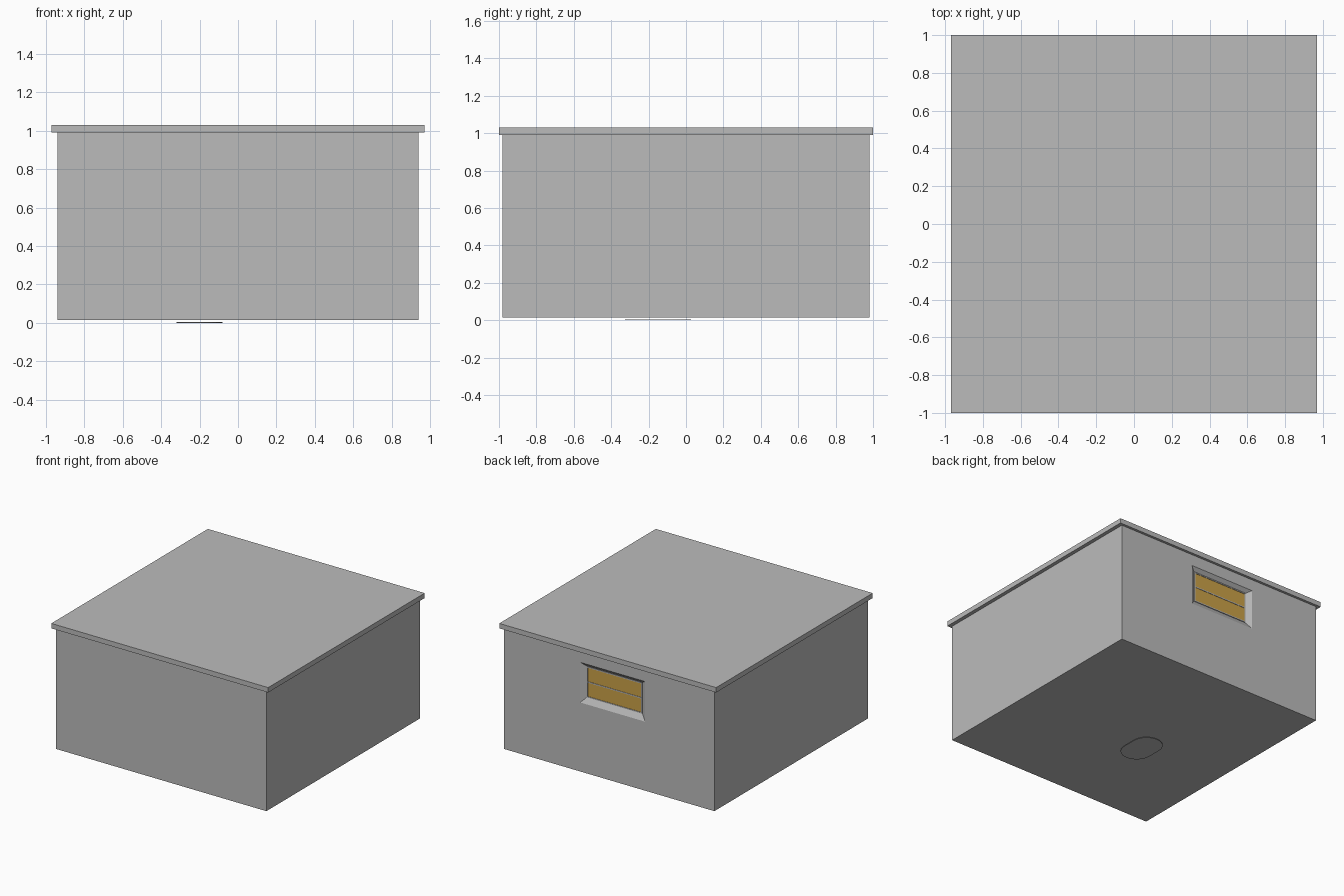
import bpy, bmesh
from math import cos, sin, pi

cube = bpy.data.objects.get("Cube")
if cube:
    bpy.data.objects.remove(cube, do_unlink=True)


def material(name, color):
    mat = bpy.data.materials.new(name)
    mat.use_nodes = True
    mat.diffuse_color = (*color, 1)
    mat.node_tree.nodes["Principled BSDF"].inputs["Base Color"].default_value = (*color, 1)
    return mat


grey = material("plain_grey", (0.5, 0.5, 0.5))
amber = material("amber_glass", (0.6, 0.36, 0.065))


def finish(name, bm, mat):
    bmesh.ops.recalc_face_normals(bm, faces=bm.faces)
    mesh = bpy.data.meshes.new(name)
    bm.to_mesh(mesh)
    bm.free()
    mesh.materials.append(mat)
    obj = bpy.data.objects.new(name, mesh)
    bpy.context.collection.objects.link(obj)
    return obj


def box(name, xs, ys, zs, mat):
    """Box between the low and high limits on each axis."""
    bm = bmesh.new()
    bmesh.ops.create_cube(bm, size=1)
    for v in bm.verts:
        v.co = [lim[0] if c < 0 else lim[1] for c, lim in zip(v.co, (xs, ys, zs))]
    return finish(name, bm, mat)


# Main block and overhanging flat roof
base, eaves, back = 0.015, 0.99, 0.98
walls = box("walls", (-0.94, 0.94), (-back, back), (base, eaves), grey)
box("roof_slab", (-0.97, 0.97), (-1, 1), (eaves, 1.03), grey)

# Splayed recess in the back wall, cut with a tapered block
cx, depth = -0.03, 0.027
half_in, half_out = 0.247, 0.292
low_in, top_in, low_out, top_out = 0.618, 0.868, 0.572, 0.898
cutter = box("recess_cutter", (-1, 1), (0, 1), (0, 1), grey)
for v in cutter.data.vertices:
    outer = v.co.y > 0.5
    half = half_out if outer else half_in
    low, top = (low_out, top_out) if outer else (low_in, top_in)
    v.co = (cx + half * v.co.x, back + 0.0005 if outer else back - depth,
            top if v.co.z > 0.5 else low)
cutter.hide_render = True
cutter.hide_viewport = True
cut = walls.modifiers.new("window_recess", 'BOOLEAN')
cut.operation = 'DIFFERENCE'
cut.solver = 'EXACT'
cut.object = cutter

# Window frame: jambs and rails around two stacked panes
y0, bar = back - depth, 0.009
mid = (low_in + top_in) / 2
frame_y = (y0 - 0.002, y0 + 0.006)
for side, name in ((1, "left"), (-1, "right")):
    edge = sorted((cx + side * half_in, cx + side * (half_in - bar)))
    box(f"window_jamb_{name}", edge, frame_y, (low_in, top_in), grey)
inside = (cx - half_in + bar, cx + half_in - bar)
for name, z in (("bottom", low_in + bar / 2), ("middle", mid), ("top", top_in - bar / 2)):
    box(f"window_rail_{name}", inside, frame_y, (z - bar / 2, z + bar / 2), grey)
for name, low, high in (("lower", low_in + bar, mid - bar / 2),
                        ("upper", mid + bar / 2, top_in - bar)):
    box(f"{name}_pane", inside, (y0 - 0.002, y0 + 0.003), (low, high), amber)

# Rounded plate under the floor: two half circles joined by straight sides
px, py, radius, stretch, steps = -0.2, -0.15, 0.12, 0.056, 16
bm = bmesh.new()
ring = []
for end in (1, -1):
    for i in range(steps + 1):
        a = pi * i / steps
        ring.append(bm.verts.new((px + end * radius * cos(a),
                                  py + end * (stretch + radius * sin(a)), 0)))
face = bm.faces.new(ring)
lift = bmesh.ops.extrude_face_region(bm, geom=[face])
for v in lift["geom"]:
    if isinstance(v, bmesh.types.BMVert):
        v.co.z = 0.004
finish("floor_plate", bm, grey)
